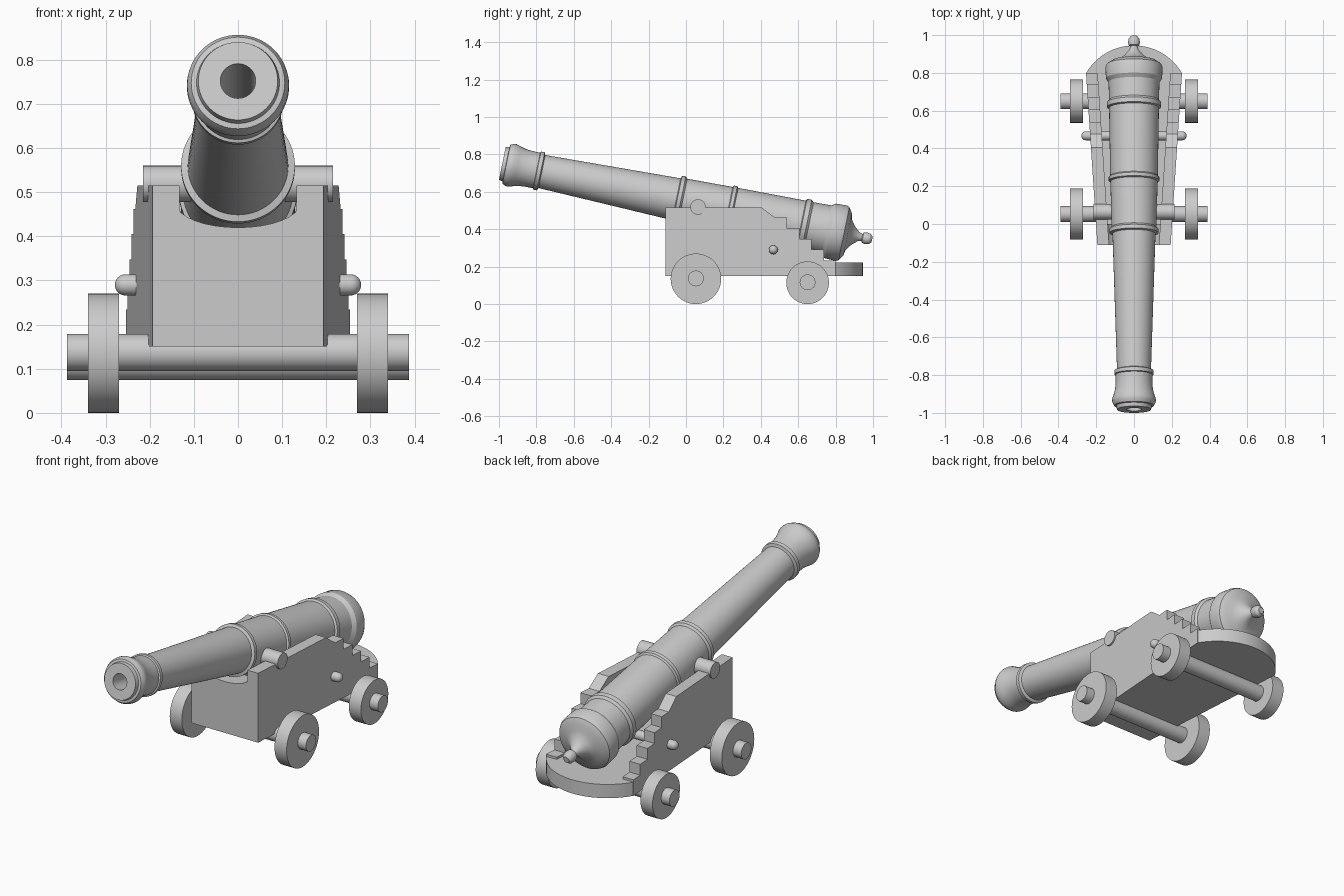
import bpy
import bmesh
from math import radians, sin, cos, pi, atan2
from mathutils import Matrix, Vector

cube = bpy.data.objects.get("Cube")
if cube:
    bpy.data.objects.remove(cube, do_unlink=True)

grey = bpy.data.materials.new("plain grey")
grey.use_nodes = True
colour = (0.6, 0.6, 0.6, 1)
grey.diffuse_color = colour
grey.node_tree.nodes["Principled BSDF"].inputs["Base Color"].default_value = colour


def finish(name, bm, smooth=True):
    """Turn a bmesh into a named, shaded object."""
    bmesh.ops.recalc_face_normals(bm, faces=bm.faces)
    mesh = bpy.data.meshes.new(name)
    bm.to_mesh(mesh)
    bm.free()
    mesh.materials.append(grey)
    obj = bpy.data.objects.new(name, mesh)
    bpy.context.collection.objects.link(obj)
    if smooth:
        bpy.ops.object.select_all(action="DESELECT")
        bpy.context.view_layer.objects.active = obj
        obj.select_set(True)
        bpy.ops.object.shade_smooth_by_angle(angle=radians(30))
    return obj


def lathe(name, profile, matrix, steps=48):
    """Spin (distance, radius) points about local z, then place them."""
    bm = bmesh.new()
    verts = [bm.verts.new((r, 0, s)) for s, r in profile]
    edges = [bm.edges.new(pair) for pair in zip(verts, verts[1:])]
    bmesh.ops.spin(bm, geom=verts + edges, cent=(0, 0, 0), axis=(0, 0, 1),
                   angle=2 * pi, steps=steps, use_duplicate=False)
    bmesh.ops.remove_doubles(bm, verts=bm.verts, dist=0.0005)
    bm.transform(matrix)
    return finish(name, bm)


def rod(name, x0, x1, y, z, r):
    """Closed cylinder lying along x."""
    place = Matrix.Translation((0, y, z)) @ Matrix.Rotation(pi / 2, 4, "Y")
    return lathe(name, [(x0, 0), (x0, r), (x1, r), (x1, 0)], place)


def prism(name, near, far, smooth=False):
    """Solid between two matching outlines."""
    bm = bmesh.new()
    a = [bm.verts.new(p) for p in near]
    b = [bm.verts.new(p) for p in far]
    bm.faces.new(a)
    bm.faces.new(b[::-1])
    for i in range(len(a)):
        j = (i + 1) % len(a)
        bm.faces.new((a[i], b[i], b[j], a[j]))
    return finish(name, bm, smooth)


# Barrel: one lathed profile from bore to knob, tilted muzzle up
muzzle, tail = Vector((0, -0.982, 0.752)), Vector((0, 0.995, 0.345))
axis = tail - muzzle
tilt = Matrix.Translation(muzzle) @ axis.to_track_quat("Z", "Y").to_matrix().to_4x4()
length = axis.length
barrel = [
    (0.5, 0), (0.5, 0.04), (0, 0.04), (0, 0.09), (0.02, 0.094), (0.022, 0.106),
    (0.04, 0.115), (0.055, 0.116), (0.08, 0.108), (0.11, 0.1), (0.15, 0.097),
    (0.187, 0.097), (0.19, 0.104), (0.21, 0.104), (0.216, 0.09),
    (0.95, 0.114), (0.955, 0.129), (0.975, 0.129), (0.985, 0.119),
    (1.232, 0.125), (1.237, 0.134), (1.255, 0.134), (1.262, 0.126),
    (1.63, 0.132), (1.635, 0.143), (1.66, 0.143), (1.672, 0.132),
    (1.77, 0.135), (1.79, 0.149), (1.85, 0.151), (1.865, 0.145),
    (1.885, 0.115), (1.89, 0.085), (1.915, 0.05), (1.945, 0.024),
    (1.963, 0.019), (1.968, 0.028), (1.985, 0.032), (2.005, 0.028),
    (length, 0.016), (length, 0)]
lathe("barrel", barrel, tilt, 64)
rod("trunnions", -0.215, 0.215, 0.064, 0.519, 0.041)


# Carriage sides: stepped boards that spread apart toward the rear
def outer(y):
    return 0.194 + (y + 0.11) * 0.066


outline = [(-0.11, 0.15), (-0.11, 0.515), (0.406, 0.515), (0.476, 0.462)]
y, z = 0.54, 0.462
for i in range(4):
    outline += [(y, z), (y, z - 0.057)]
    y, z = y + 0.066, z - 0.057
outline += [(0.8, z), (0.8, 0.15)]
for side, word in ((1, "left"), (-1, "right")):
    prism(word + "_cheek",
          [(side * outer(y), y, z) for y, z in outline],
          [(side * (outer(y) - 0.062), y, z) for y, z in outline])

# Bed plate with a rounded tail
centre, radius = 0.652, 0.293
half = atan2(outer(0.8), 0.8 - centre)
bed = [(-outer(-0.11), -0.11), (outer(-0.11), -0.11)]
bed += [(radius * sin(half * k / 16), centre + radius * cos(half * k / 16))
        for k in range(16, -17, -1)]
prism("bed", [(x, y, 0.15) for x, y in bed], [(x, y, 0.222) for x, y in bed], True)

# Front board with a hollow for the barrel
board = [(-0.14, 0.16), (0.14, 0.16)]
board += [(0.14 * cos(pi * k / 16), 0.475 - 0.055 * sin(pi * k / 16))
          for k in range(17)]
prism("front_board", [(x, -0.11, z) for x, z in board],
      [(x, 0.0, z) for x, z in board], True)

# Round-headed cross bolt
bolt = [(-0.255, 0.024), (0.255, 0.024)]
cap = [(0.255 + 0.024 * sin(pi * k / 12), 0.024 * cos(pi * k / 12)) for k in range(7)]
lathe("cross_bolt", [(-s, r) for s, r in cap[::-1]] + cap,
      Matrix.Translation((0, 0.467, 0.29)) @ Matrix.Rotation(pi / 2, 4, "Y"), 32)

# Axles and wheels
for word, y, wheel, r in (("front", 0.053, 0.135, 0.042), ("rear", 0.65, 0.114, 0.042)):
    rod(word + "_axle", -0.388, 0.388, y, wheel + 0.002, r)
    rod(word + "_left_wheel", 0.27, 0.34, y, wheel, wheel)
    rod(word + "_right_wheel", -0.34, -0.27, y, wheel, wheel)
